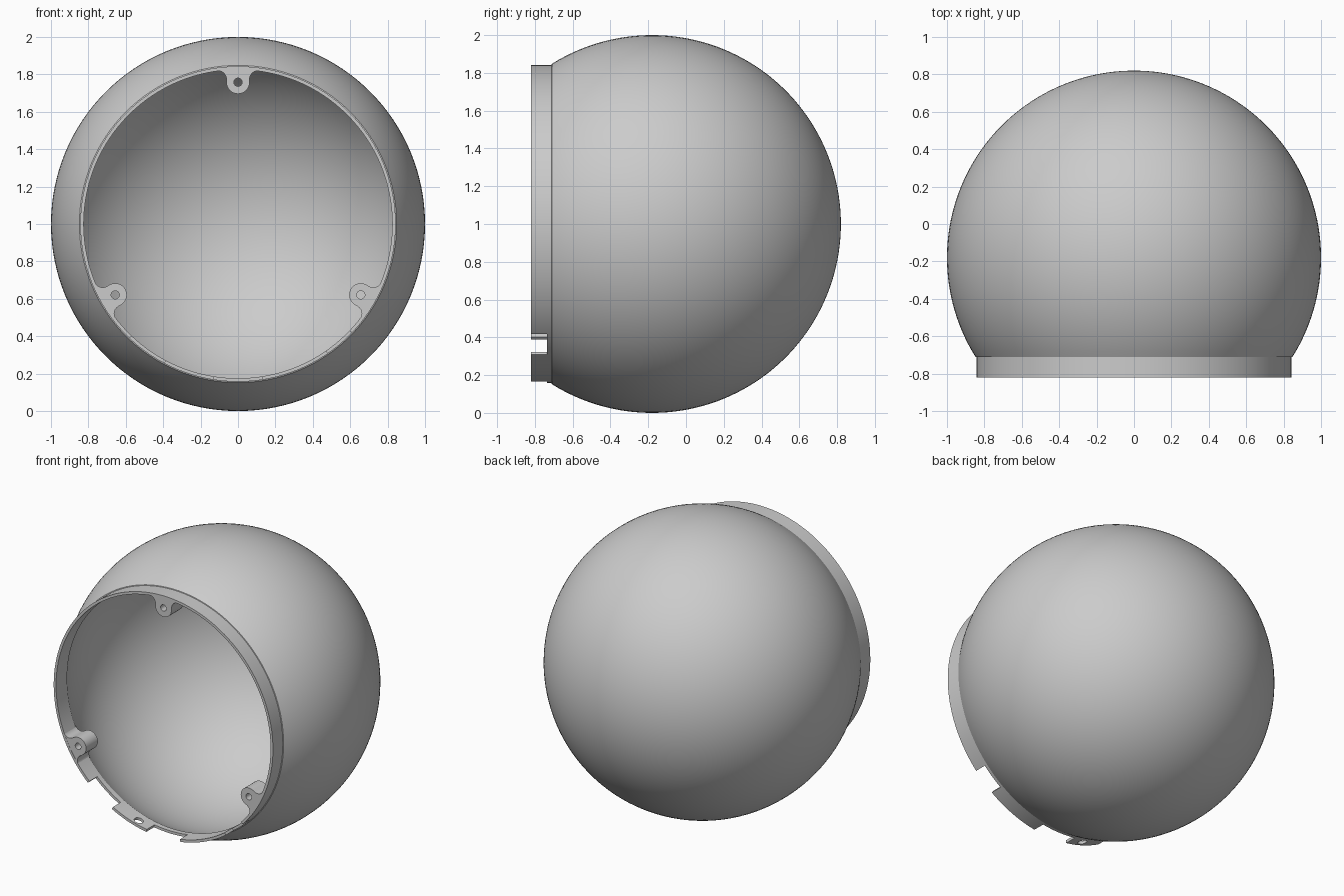
import bpy, bmesh, math
from mathutils import Matrix, Vector

old = bpy.data.objects.get("Cube")
if old:
    bpy.data.objects.remove(old, do_unlink=True)

CENTRE = Vector((0, -0.18, 1))   # centre of the ball
FRONT = -0.82                    # front rim of the collar
OUTER, INNER = 1.0, 0.975        # ball wall
COLLAR_OUT, COLLAR_IN = 0.843, 0.825

grey = bpy.data.materials.new("plain grey")
grey.use_nodes = True
grey.diffuse_color = (0.6, 0.6, 0.6, 1)
grey.node_tree.nodes["Principled BSDF"].inputs["Base Color"].default_value = (0.6, 0.6, 0.6, 1)


def make_object(name, bm):
    bmesh.ops.recalc_face_normals(bm, faces=bm.faces)
    mesh = bpy.data.meshes.new(name)
    bm.to_mesh(mesh)
    bm.free()
    mesh.materials.append(grey)
    obj = bpy.data.objects.new(name, mesh)
    bpy.context.collection.objects.link(obj)
    return obj


def select(obj):
    bpy.ops.object.select_all(action="DESELECT")
    obj.select_set(True)
    bpy.context.view_layer.objects.active = obj


def prism(name, outline, y0, y1):
    """Extrude an (x, z) outline, measured from the opening's axis, along y."""
    bm = bmesh.new()
    face = bm.faces.new([bm.verts.new((x, y0, z + CENTRE.z)) for x, z in outline])
    ext = bmesh.ops.extrude_face_region(bm, geom=[face])["geom"]
    verts = [v for v in ext if isinstance(v, bmesh.types.BMVert)]
    bmesh.ops.translate(bm, verts=verts, vec=(0, y1 - y0, 0))
    return make_object(name, bm)


def arc(cx, cz, r, a0, a1, steps):
    angles = [math.radians(a0 + (a1 - a0) * i / steps) for i in range(steps + 1)]
    return [(cx + r * math.cos(a), cz + r * math.sin(a)) for a in angles]


def cut(obj, cutter):
    cutter.hide_render = True
    mod = obj.modifiers.new("cut", "BOOLEAN")
    mod.operation, mod.solver, mod.object = "DIFFERENCE", "EXACT", cutter
    select(obj)
    bpy.ops.object.modifier_apply(modifier=mod.name)
    bpy.data.objects.remove(cutter, do_unlink=True)


def smooth(obj):
    select(obj)
    bpy.ops.object.shade_smooth_by_angle(angle=math.radians(25))


# Hollow ball with a straight collar: one closed profile spun about the y axis
def wall(radius, neck):
    """Quarter profile from the back pole to where the wall meets the neck."""
    end = math.pi - math.asin(neck / radius)
    return [(radius * math.sin(end * i / 56), CENTRE.y + radius * math.cos(end * i / 56))
            for i in range(57)]


profile = wall(OUTER, 0.848) + [(COLLAR_OUT, -0.712), (COLLAR_OUT, FRONT), (COLLAR_IN, FRONT)]
profile += wall(INNER, COLLAR_IN)[::-1]
bm = bmesh.new()
verts = [bm.verts.new((r, y, CENTRE.z)) for r, y in profile]
edges = [bm.edges.new(pair) for pair in zip(verts, verts[1:])]
bmesh.ops.spin(bm, geom=verts + edges, cent=(0, 0, CENTRE.z), axis=(0, 1, 0),
               angle=math.tau, steps=128, use_duplicate=False)
bmesh.ops.remove_doubles(bm, verts=bm.verts, dist=0.0003)
shell = make_object("ball_shell", bm)

# Three notches in the lower collar, as angles from straight down towards +x
for start, end in ((-43.5, -28), (-8.9, 8.9), (34.8, 46.3)):
    outline = arc(0, 0, 0.92, start - 90, end - 90, 8) + arc(0, 0, 0.75, end - 90, start - 90, 8)
    cut(shell, prism("notch_cutter", outline, -0.9, -0.735))

# Small radial hole in the short collar tab
direction = Vector((-math.sin(math.radians(15.5)), 0, -math.cos(math.radians(15.5))))
bm = bmesh.new()
bmesh.ops.create_cone(bm, cap_ends=True, segments=24, radius1=0.03, radius2=0.03, depth=0.2)
place = Matrix.Translation(direction * 0.835 + Vector((0, -0.775, CENTRE.z)))
bmesh.ops.transform(bm, verts=bm.verts, matrix=place @ direction.to_track_quat("Z", "Y").to_matrix().to_4x4())
cut(shell, make_object("tab_hole_cutter", bm))
smooth(shell)

# Screw lugs: rounded tip, filleted into the collar, with a drilled hole
TIP, HOLE_R, FILLET = 0.062, 0.022, 0.045
HOLE_Z = 0.758
half = arc(0, HOLE_Z, TIP, -90, 0, 10)
half += arc(TIP + FILLET, 0.774, FILLET, 180, 90, 8)
half += arc(0, 0, 0.836, 82, 90, 4)
lug_outline = half + [(-x, z) for x, z in half[-2:0:-1]]
for name, turn in (("top_lug", 0), ("left_lug", 120), ("right_lug", -120)):
    lug = prism(name, lug_outline, FRONT + 0.001, -0.69)
    cut(lug, prism("hole_cutter", arc(0, HOLE_Z, HOLE_R, 0, 345, 23), -0.9, -0.6))
    pivot = Matrix.Translation((0, 0, CENTRE.z))
    lug.data.transform(pivot @ Matrix.Rotation(math.radians(turn), 4, "Y") @ pivot.inverted())
    smooth(lug)
